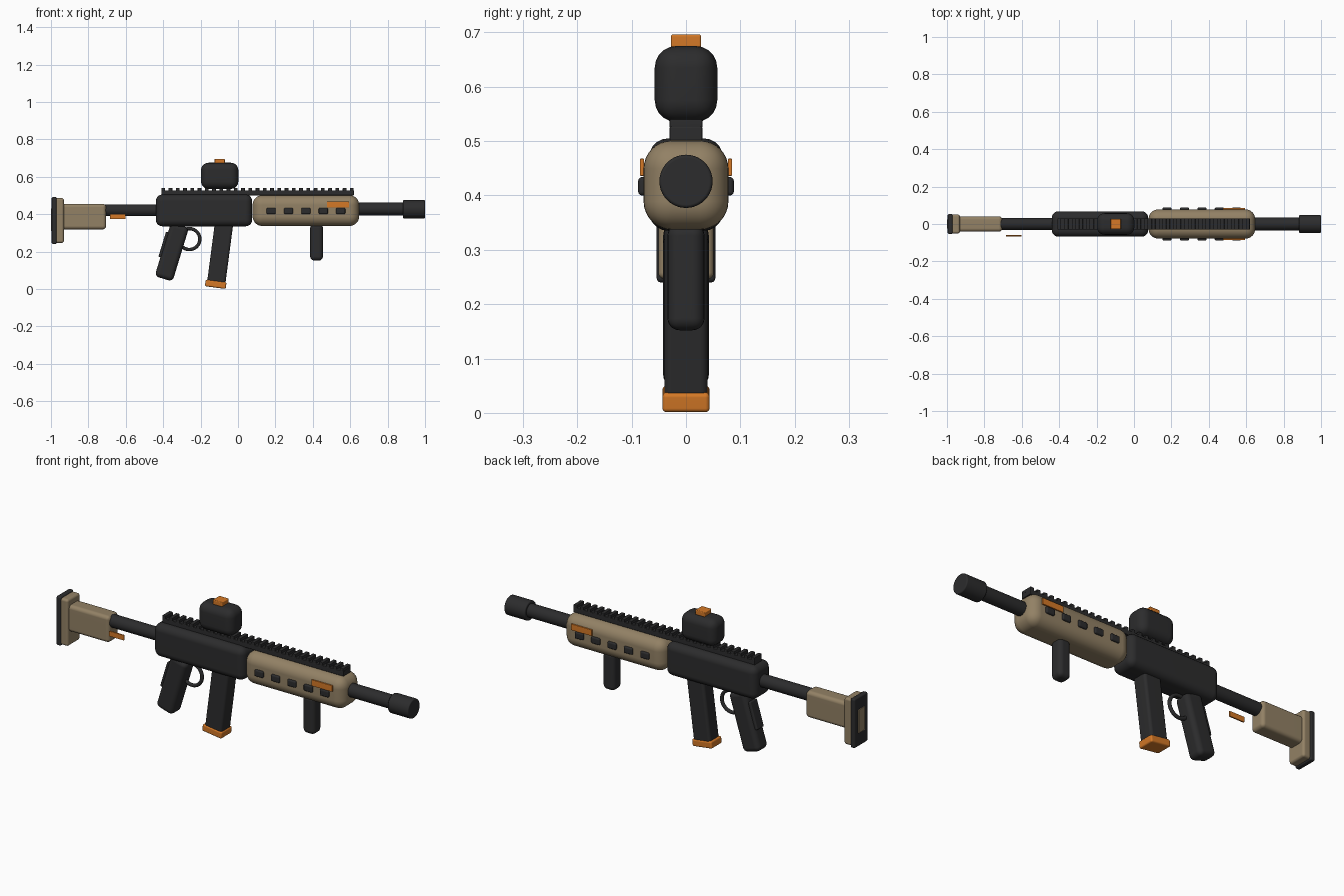
import bpy, bmesh, math
from mathutils import Matrix, Vector

if "Cube" in bpy.data.objects:
    bpy.data.objects.remove(bpy.data.objects["Cube"], do_unlink=True)


def material(name, rgb):
    m = bpy.data.materials.new(name)
    m.use_nodes = True
    m.diffuse_color = (*rgb, 1)
    m.node_tree.nodes["Principled BSDF"].inputs["Base Color"].default_value = (*rgb, 1)
    return m


DARK = material("charcoal", (0.025, 0.025, 0.026))
TAN = material("tan", (0.29, 0.22, 0.13))
ORANGE = material("orange", (0.66, 0.19, 0.02))


def finish(bm, name, mat):
    """Smooth the mesh, keep hard edges sharp and add it to the scene."""
    for f in bm.faces:
        f.smooth = True
    for e in bm.edges:
        e.smooth = e.calc_face_angle(0) < math.radians(40)
    mesh = bpy.data.meshes.new(name)
    bm.to_mesh(mesh)
    bm.free()
    mesh.materials.append(mat)
    ob = bpy.data.objects.new(name, mesh)
    bpy.context.collection.objects.link(ob)
    ob.modifiers.new("Weighted normals", 'WEIGHTED_NORMAL').keep_sharp = True
    return ob


def box(name, mat, center, size, radius=0.005, tilt=0.0, segments=5):
    """Rounded box, tilted about the sideways axis."""
    bm = bmesh.new()
    bmesh.ops.create_cube(bm, size=1, matrix=Matrix.Diagonal((*size, 1)))
    bmesh.ops.bevel(bm, geom=bm.edges[:], offset=radius, segments=segments,
                    profile=0.5, affect='EDGES')
    bm.transform(Matrix.Translation(center) @ Matrix.Rotation(tilt, 4, 'Y'))
    return finish(bm, name, mat)


def tube(name, mat, x0, x1, z, radius, edge):
    """Cylinder lying along x with softened rims."""
    bm = bmesh.new()
    bmesh.ops.create_cone(bm, cap_ends=True, segments=40, radius1=radius,
                          radius2=radius, depth=x1 - x0)
    rims = [e for e in bm.edges if abs(e.verts[0].co.z - e.verts[1].co.z) < 1e-5]
    bmesh.ops.bevel(bm, geom=rims, offset=edge, segments=3, profile=0.5, affect='EDGES')
    bm.transform(Matrix.Translation(((x0 + x1) / 2, 0, z)) @ Matrix.Rotation(math.pi / 2, 4, 'Y'))
    return finish(bm, name, mat)


# Main body
box("receiver", DARK, (-0.182, 0, 0.42), (0.515, 0.136, 0.17), 0.035)
box("handguard", TAN, (0.363, 0, 0.419), (0.57, 0.156, 0.164), 0.052, segments=8)
tube("barrel", DARK, 0.6, 0.92, 0.428, 0.034, 0.003)
tube("muzzle", DARK, 0.882, 1.0, 0.426, 0.049, 0.006)

# Rail with evenly spaced teeth
box("rail_base", DARK, (0.105, 0, 0.514), (1.03, 0.06, 0.026), 0.003)
for i in range(27):
    box(f"rail_tooth_{i + 1}", DARK, (-0.4 + i * 0.0388, 0, 0.532),
        (0.02, 0.06, 0.018), 0.003, segments=2)

# Sight
box("sight_body", DARK, (-0.098, 0, 0.605), (0.2, 0.115, 0.14), 0.04)
box("sight_cap", ORANGE, (-0.098, 0, 0.684), (0.055, 0.056, 0.024), 0.004)

# Handguard vents and side plates
for side, label in ((1, "left"), (-1, "right")):
    for i in range(5):
        box(f"vent_{label}_{i + 1}", DARK, (0.177 + i * 0.093, side * 0.075, 0.417),
            (0.049, 0.026, 0.034), 0.007, segments=3)
    box(f"side_plate_{label}", ORANGE, (0.535, side * 0.081, 0.452),
        (0.118, 0.008, 0.032), 0.002, segments=2)

# Stock
tube("buffer_tube", DARK, -0.74, -0.42, 0.421, 0.032, 0.003)
box("stock_body", TAN, (-0.825, 0, 0.387), (0.24, 0.082, 0.136), 0.018)
box("stock_butt", TAN, (-0.954, 0, 0.366), (0.046, 0.102, 0.24), 0.012)
box("butt_pad", DARK, (-0.983, 0, 0.366), (0.026, 0.108, 0.252), 0.008)
box("butt_inset", TAN, (-0.996, 0, 0.37), (0.008, 0.052, 0.12), 0.003, segments=2)
box("stock_latch", ORANGE, (-0.643, -0.064, 0.387), (0.084, 0.008, 0.027), 0.002, segments=2)

# Magazine
mag_tilt = math.radians(7.5)
box("magazine", DARK, (-0.095, 0, 0.195), (0.098, 0.08, 0.33), 0.014, mag_tilt)
box("magazine_base", ORANGE, (-0.119, 0, 0.0255), (0.112, 0.087, 0.036), 0.008, mag_tilt)

# Pistol grip with back strap
grip_tilt = math.radians(17)
grip_center = Vector((-0.354, 0, 0.198))
box("pistol_grip", DARK, grip_center, (0.1, 0.084, 0.3), 0.024, grip_tilt)
strap = grip_center + Matrix.Rotation(grip_tilt, 3, 'Y') @ Vector((-0.048, 0, 0.025))
box("grip_back_strap", DARK, strap, (0.026, 0.056, 0.14), 0.006, grip_tilt)

# Trigger guard ring
bpy.ops.mesh.primitive_torus_add(location=(-0.26, 0, 0.267), rotation=(math.pi / 2, 0, 0),
                                 major_radius=0.056, minor_radius=0.009,
                                 major_segments=40, minor_segments=12)
guard = bpy.context.object
guard.name = "trigger_guard"
guard.data.materials.append(DARK)
bpy.ops.object.shade_smooth()

# Front grip
box("front_grip", DARK, (0.42, 0, 0.25), (0.068, 0.068, 0.196), 0.022)
